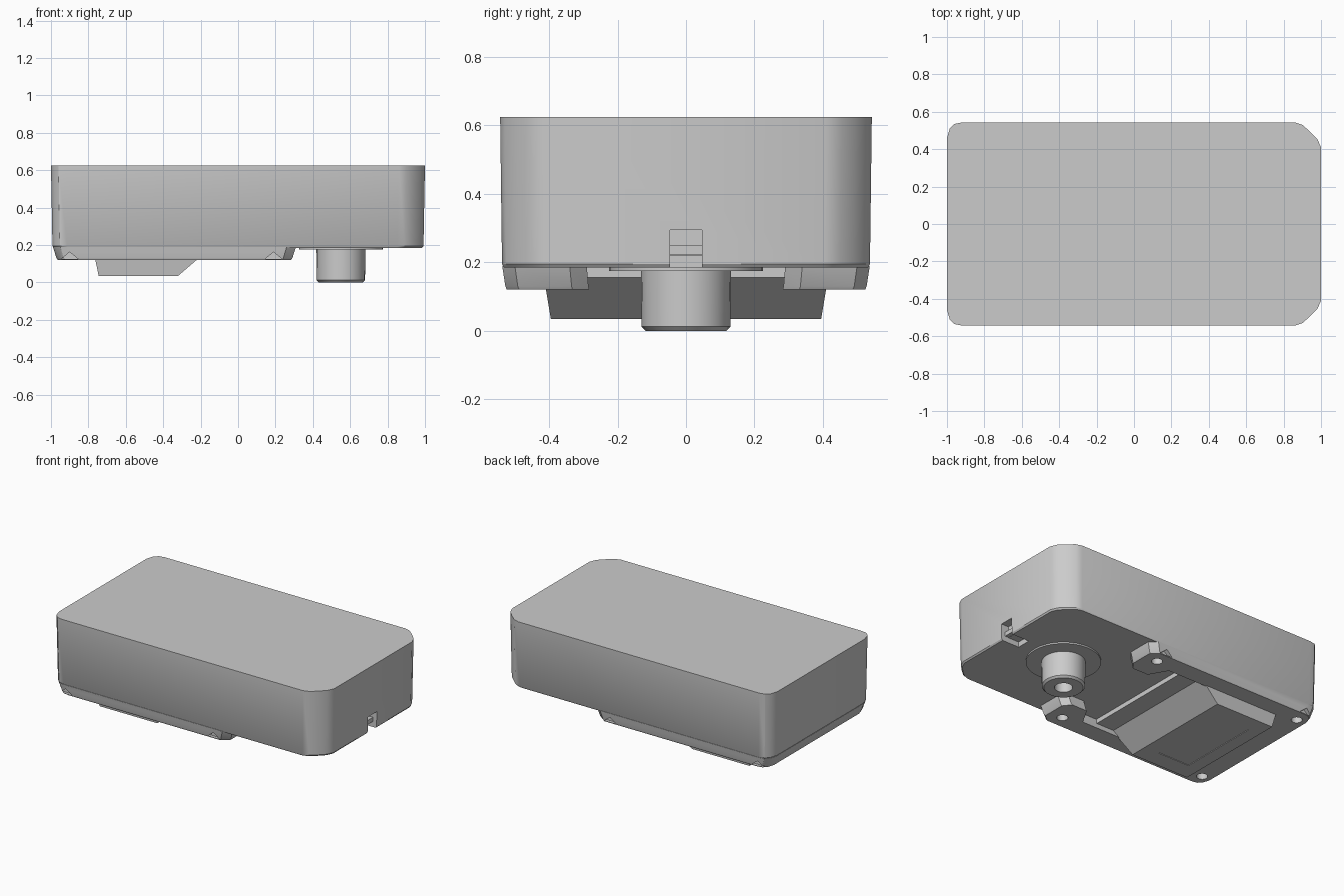
import bpy, bmesh, math
from mathutils import Vector

cube = bpy.data.objects.get("Cube")
if cube:
    bpy.data.objects.remove(cube, do_unlink=True)

grey = bpy.data.materials.new("plain grey")
grey.use_nodes = True
grey.diffuse_color = (0.6, 0.6, 0.6, 1)
grey.node_tree.nodes["Principled BSDF"].inputs["Base Color"].default_value = (0.6, 0.6, 0.6, 1)


def loft(name, rings):
    """Solid through a list of rings that have equal point counts."""
    bm = bmesh.new()
    loops = [[bm.verts.new(p) for p in ring] for ring in rings]
    n = len(loops[0])
    bm.faces.new(loops[0])
    bm.faces.new(loops[-1])
    for a, b in zip(loops, loops[1:]):
        for i in range(n):
            bm.faces.new((a[i], a[(i + 1) % n], b[(i + 1) % n], b[i]))
    bmesh.ops.recalc_face_normals(bm, faces=bm.faces)
    mesh = bpy.data.meshes.new(name)
    bm.to_mesh(mesh)
    bm.free()
    obj = bpy.data.objects.new(name, mesh)
    bpy.context.collection.objects.link(obj)
    mesh.materials.append(grey)
    return obj


def layer(outline, z, sx=1, sy=1, cx=0):
    return [(cx + (x - cx) * sx, y * sy, z) for x, y in outline]


def mirrored(half):
    return half + [(x, -y) for x, y in reversed(half)]


def box(name, x0, x1, y0, y1, z0, z1):
    rect = [(x0, y0), (x1, y0), (x1, y1), (x0, y1)]
    return loft(name, [layer(rect, z0), layer(rect, z1)])


def turned(name, x, y, profile, sides=24):
    """Round part from (radius, height) pairs."""
    rings = []
    for r, z in profile:
        rings.append([(x + r * math.cos(math.tau * i / sides),
                       y + r * math.sin(math.tau * i / sides), z) for i in range(sides)])
    return loft(name, rings)


def cut(obj, cutter):
    cutter.hide_render = True
    mod = obj.modifiers.new("cut", "BOOLEAN")
    mod.operation = "DIFFERENCE"
    mod.solver = "EXACT"
    mod.object = cutter
    bpy.context.view_layer.objects.active = obj
    bpy.ops.object.modifier_apply(modifier=mod.name)
    bpy.data.objects.remove(cutter, do_unlink=True)


# Main housing: small round corners on one end, broad ones on the other
housing_outline = mirrored([(-1, .46), (-.985, .51), (-.96, .535), (-.92, .543), (.86, .543),
                            (.9, .53), (.94, .495), (.98, .455), (1, .41)])
housing = loft("housing", [layer(housing_outline, .185, .985, .98),
                           layer(housing_outline, .195, .992, .99),
                           layer(housing_outline, .625)])

# Stepped cable slot in the end wall
cut(housing, box("slot_cutter", .94, 1.1, -.047, .047, .1, .295))
cut(housing, box("slot_floor_cutter", .86, 1.1, -.047, .047, .1, .22))
box("cable_step", .93, .965, -.047, .047, .222, .25)

# Raised base with two screw lugs
base_outline = mirrored([(-.99, .46), (-.975, .505), (-.95, .53), (-.91, .537), (.26, .537), (.31, .5),
                         (.31, .34), (.27, .29), (.15, .29), (.08, .41), (-.24, .41)])
base = loft("base", [layer(base_outline, .12, .96, .975, -.34),
                     layer(base_outline, .13, .97, .983, -.34),
                     layer(base_outline, .19)])
for x in (-.9, .19):
    for y in (-.44, .44):
        cut(base, turned("hole_cutter", x, y, [(.034, .05), (.034, .17)], 16))
        # Little triangular notch at the outer edge beside each screw
        side = math.copysign(1, y)
        notch = [(x - .045, .125), (x + .045, .125), (x, .162)]
        cut(base, loft("notch_cutter", [[(px, side * d, pz) for px, pz in notch]
                                        for d in (.505, .6)]))

# Shallow step in front of the wedge
box("base_step", -.3, -.05, -.41, .41, .155, .19)

# Wedge block with a sloping front and tapered sides
wedge_profile = [(-.18, .155, .415), (-.32, .035, .395), (-.745, .035, .395), (-.77, .155, .415)]
wedge = loft("wedge", [[(x, s * w, z) for x, z, w in wedge_profile] for s in (-1, 1)])
cut(wedge, box("panel_cutter", -.66, -.43, -.28, .28, 0, .039))

# Output post with a bored tip, standing on a thin disc
turned("post_disc", .55, 0, [(.225, .175), (.225, .19)], 40)
post = turned("post", .55, 0, [(.118, 0), (.13, .012), (.132, .19)], 24)
cut(post, turned("bore_cutter", .55, 0, [(.055, -.1), (.055, .12)], 16))

# Smooth shading with crisp edges
bpy.ops.object.select_all(action="DESELECT")
for obj in bpy.context.collection.objects:
    if obj.type == "MESH" and obj.data.materials and obj.data.materials[0] == grey:
        obj.select_set(True)
        bpy.context.view_layer.objects.active = obj
bpy.ops.object.shade_smooth_by_angle(angle=math.radians(30))
